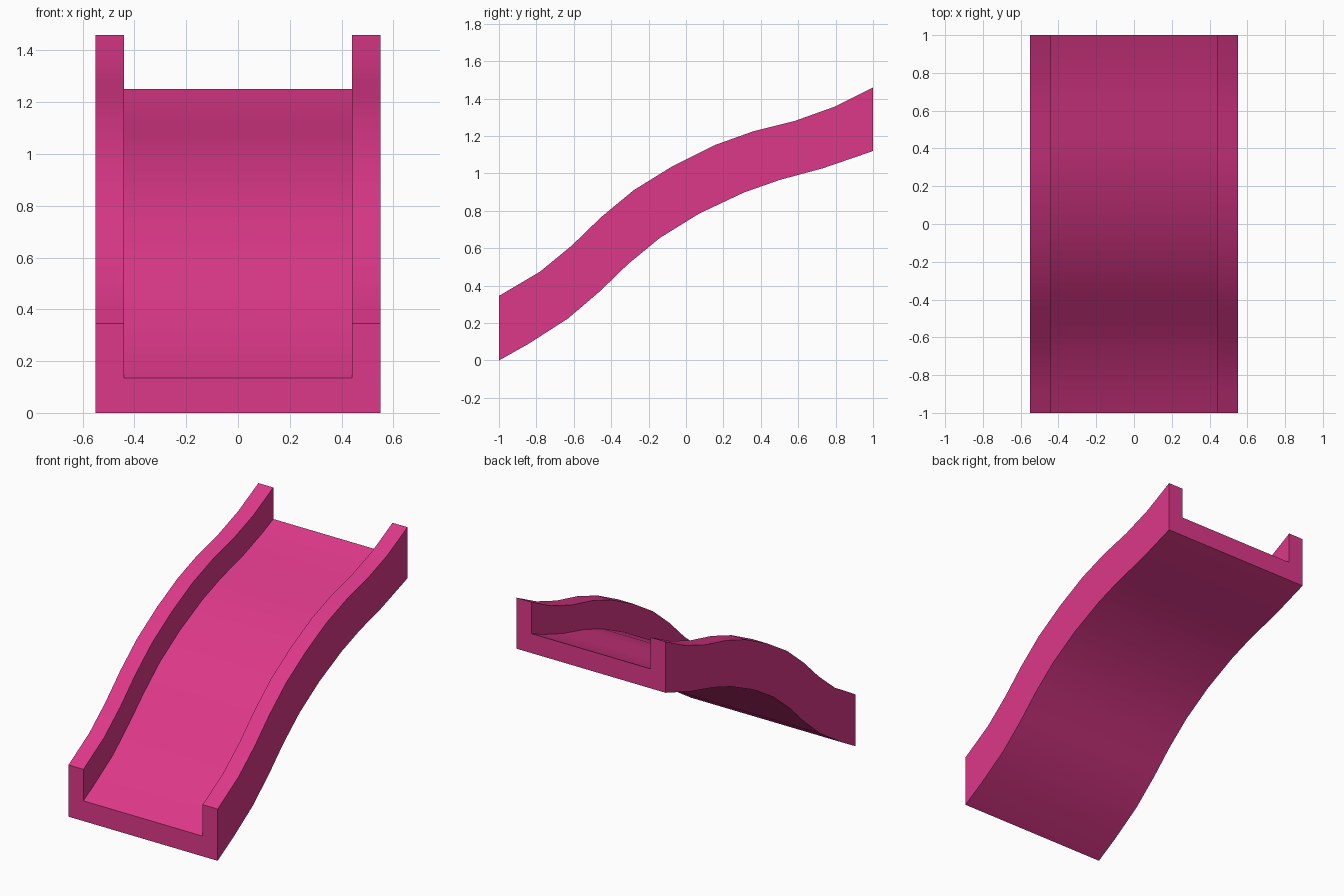
import bpy, bmesh, math

if "Cube" in bpy.data.objects:
    bpy.data.objects.remove(bpy.data.objects["Cube"])

# Side profiles (y, z), one point per station along the slide
underside = [(-1, 0), (-.84, .09), (-.63, .225), (-.46, .37), (-.31, .515), (-.14, .655),
             (.07, .785), (.31, .898), (.5, .965), (.73, 1.027), (.94, 1.099), (1, 1.12)]
floor = [(-1, .135), (-.9, .19), (-.69, .32), (-.52, .465), (-.365, .61), (-.195, .752),
         (.015, .882), (.25, .995), (.445, 1.065), (.67, 1.124), (.885, 1.2), (1, 1.25)]
rail_top = [(-1, .345), (-.89, .41), (-.78, .475), (-.61, .615), (-.455, .765), (-.28, .91),
            (-.07, 1.04), (.15, 1.15), (.36, 1.225), (.58, 1.28), (.79, 1.355), (1, 1.46)]
OUT, INN = .55, .44

# U-shaped slide channel lofted through the stations
bm = bmesh.new()
rings = []
for u, f, t in zip(underside, floor, rail_top):
    section = [(-OUT, u), (-OUT, t), (-INN, t), (-INN, f),
               (INN, f), (INN, t), (OUT, t), (OUT, u)]
    rings.append([bm.verts.new((x, *p)) for x, p in section])
for a, b in zip(rings, rings[1:]):
    for i in range(8):
        j = (i + 1) % 8
        bm.faces.new((a[i], a[j], b[j], b[i]))
bm.faces.new(rings[0])
bm.faces.new(rings[-1])
bmesh.ops.recalc_face_normals(bm, faces=bm.faces)

mesh = bpy.data.meshes.new("slide_channel")
bm.to_mesh(mesh)
bm.free()
slide = bpy.data.objects.new("slide_channel", mesh)
bpy.context.collection.objects.link(slide)

pink = bpy.data.materials.new("pink plastic")
pink.diffuse_color = (.72, .04, .25, 1)
pink.use_nodes = True
pink.node_tree.nodes["Principled BSDF"].inputs["Base Color"].default_value = pink.diffuse_color
mesh.materials.append(pink)

# Smooth along the curve, sharp at the rail edges
bpy.context.view_layer.objects.active = slide
slide.select_set(True)
bpy.ops.object.shade_smooth_by_angle(angle=math.radians(30))
